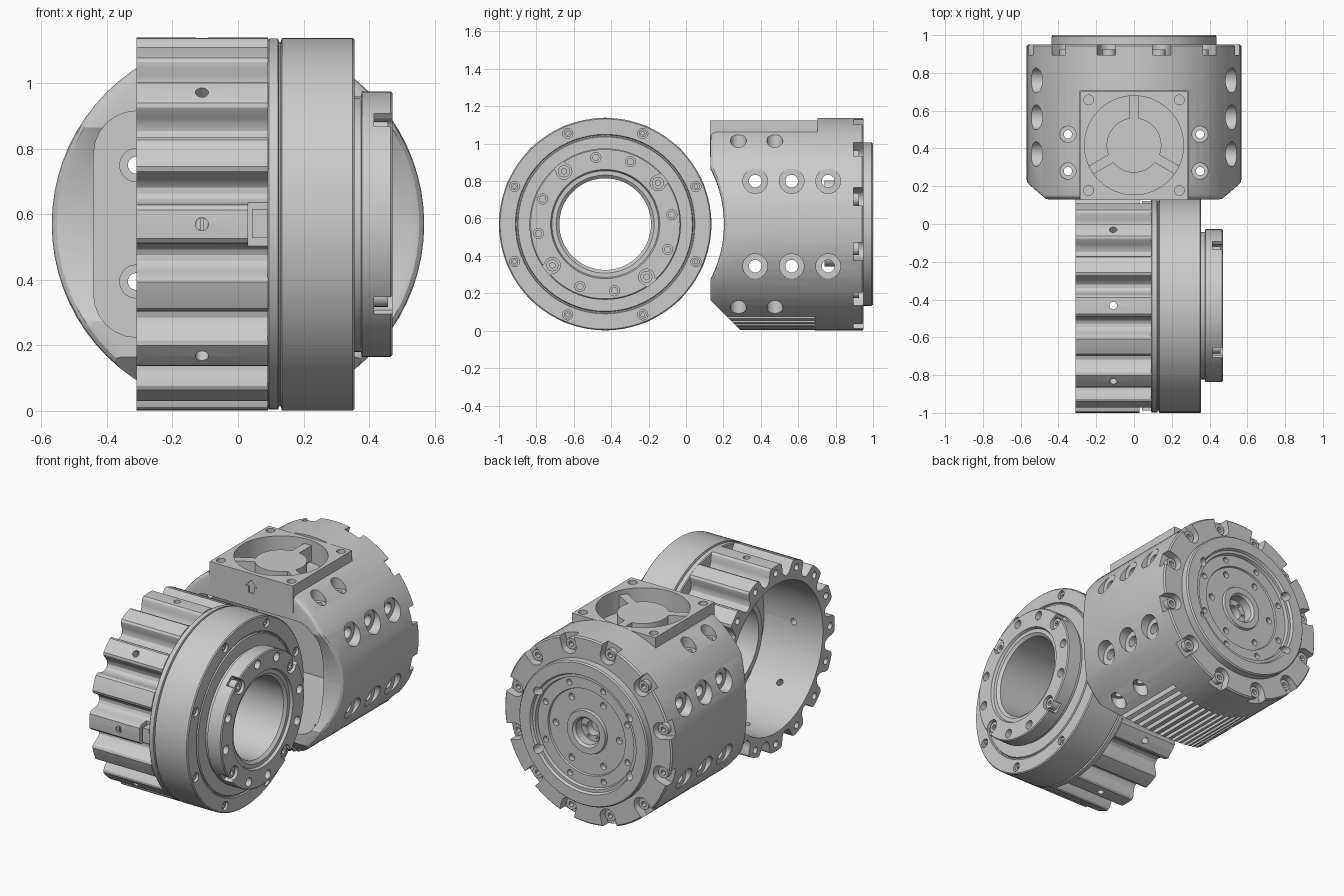
import bpy, bmesh
from math import cos, sin, pi, radians, hypot
from mathutils import Vector, Matrix

if "Cube" in bpy.data.objects:
    bpy.data.objects.remove(bpy.data.objects["Cube"])

X, Y, Z = Vector((1, 0, 0)), Vector((0, 1, 0)), Vector((0, 0, 1))
C = Vector((0, -0.432, 0.57))   # drive ring centre, axis along x
B = Vector((0, 0, 0.57))        # body centre, axis along y


def make(name, bm):
    bmesh.ops.remove_doubles(bm, verts=bm.verts, dist=1e-5)
    bmesh.ops.recalc_face_normals(bm, faces=bm.faces)
    me = bpy.data.meshes.new(name)
    bm.to_mesh(me)
    bm.free()
    ob = bpy.data.objects.new(name, me)
    bpy.context.collection.objects.link(ob)
    return ob


def cut(ob, bm):
    cutter = make("cutter", bm)
    cutter.hide_render = True
    mod = ob.modifiers.new("cut", 'BOOLEAN')
    mod.operation, mod.solver, mod.object = 'DIFFERENCE', 'EXACT', cutter
    dg = bpy.context.evaluated_depsgraph_get()
    me = bpy.data.meshes.new_from_object(ob.evaluated_get(dg))
    ob.modifiers.clear()
    ob.data = me
    bpy.data.objects.remove(cutter)


def cyl(bm, r, p0, p1, seg=20):
    d = Vector(p1) - Vector(p0)
    m = Matrix.Translation((Vector(p0) + Vector(p1)) / 2) @ d.to_track_quat('Z', 'Y').to_matrix().to_4x4()
    bmesh.ops.create_cone(bm, cap_ends=True, segments=seg, radius1=r, radius2=r, depth=d.length, matrix=m)


def cyls(r, pairs, seg=20):
    bm = bmesh.new()
    for p0, p1 in pairs:
        cyl(bm, r, p0, p1, seg)
    return bm


def boxes(items):
    bm = bmesh.new()
    for lo, hi, *m in items:
        lo, hi = Vector(lo), Vector(hi)
        s = Matrix.Translation((lo + hi) / 2) @ Matrix.Diagonal((*(hi - lo), 1))
        bmesh.ops.create_cube(bm, size=1, matrix=(m[0] if m else Matrix()) @ s)
    return bm


def prism(pts, a, b, f):
    # polygon swept from a to b, f maps (u, v, w) to a point
    bm = bmesh.new()
    lo = [bm.verts.new(f(u, v, a)) for u, v in pts]
    hi = [bm.verts.new(f(u, v, b)) for u, v in pts]
    bm.faces.new(lo)
    bm.faces.new(hi[::-1])
    for i in range(len(pts)):
        j = (i + 1) % len(pts)
        bm.faces.new((lo[i], lo[j], hi[j], hi[i]))
    return bm


def lathe(name, prof, f, closed, seg=72):
    bm = bmesh.new()
    rings = [[bm.verts.new(f(r * cos(2 * pi * k / seg), r * sin(2 * pi * k / seg), a)) for r, a in prof]
             for k in range(seg)]
    n = len(prof)
    for k in range(seg):
        p, q = rings[k], rings[(k + 1) % seg]
        for i in range(n if closed else n - 1):
            j = (i + 1) % n
            bm.faces.new((p[i], p[j], q[j], q[i]))
    return make(name, bm)


def ring(u, v, w):   # ring frame: u along y, v along z, w along x
    return Vector((w, C.y + u, C.z + v))


def body(u, v, w):   # body frame: u along x, v along z, w along y
    return Vector((u, w, B.z + v))


def polar(f, r, deg, w):
    return f(r * cos(radians(deg)), r * sin(radians(deg)), w)


def holes(ob, f, r, R, angles, a, b, seg=20):
    cut(ob, cyls(r, [(polar(f, R, t, a), polar(f, R, t, b)) for t in angles], seg))


def screws(name, spots, axis, r, h):
    # socket heads
    ob = make(name, cyls(r, [(p - axis * h, p) for p in spots]))
    cut(ob, cyls(r * 0.5, [(p - axis * h * 0.6, p + axis * 0.01) for p in spots], 6))


# ---- fluted housing: 16 rounded lobes
half = [(-11.25, .482), (-9.2, .487), (-7.6, .502), (-6.8, .522), (-6.3, .545), (-5.6, .56), (-4.4, .568)]
lobe = half + [(0, .569)] + [(-d, r) for d, r in half[:0:-1]]
pts = [(r * cos(radians(k * 22.5 + d)), r * sin(radians(k * 22.5 + d))) for k in range(16) for d, r in lobe]
housing = make("fluted_housing", prism(pts, -.309, .092, ring))
cut(housing, cyls(.455, [(C - X, C + X)], 72))
holes(housing, ring, .02, .525, [k * 22.5 for k in range(16)], -.4, -.24, 14)
holes(housing, ring, .02, .4, [0], -.11, -.1)
cut(housing, cyls(.02, [(polar(ring, .4, k * 45, -.11), polar(ring, .65, k * 45, -.11)) for k in range(8)], 16))
cut(housing, boxes([((.03, C.y + lo, .49), (.2, C.y + hi, .65)) for lo, hi in ((-.65, -.5), (.5, .65))]))
make("side_keys", boxes([((.042, C.y + lo, .528), (.095, C.y + hi, .617))
                         for lo, hi in ((-.555, -.47), (.47, .555))]))
ob = make("slotted_screw", cyls(.0195, [((-.11, -.94, .57), (-.11, -.992, .57))]))
cut(ob, boxes([((-.115, -1.1, .5), (-.105, -.98, .65))]))

# ---- output flange and stub
flange = lathe("output_flange", [
    (.28, -.02), (.28, .09), (.56, .09), (.566, .095), (.566, .122), (.555, .125), (.555, .13), (.568, .134),
    (.568, .35), (.562, .356), (.48, .356), (.476, .348), (.47, .348), (.466, .356), (.39, .356), (.39, .375),
    (.405, .378), (.405, .465), (.399, .471), (.292, .471), (.285, .455), (.262, .455), (.245, .44), (.245, -.02)],
    ring, True)
rim = [22.5 + 45 * k for k in range(8)]
holes(flange, ring, .027, .525, rim, .32, .4)
screws("flange_screws", [polar(ring, .525, a, .345) for a in rim], X, .02, .03)
small = [a + 90 * k for k in range(4) for a in (8, -22)]
holes(flange, ring, .027, .36, small, .43, .5)
holes(flange, ring, .016, .36, small, .38, .5)
big = [38 + 90 * k for k in range(4)]
holes(flange, ring, .042, .358, big, .415, .5)
cut(flange, boxes([((.415, .358, -.033), (.5, .45, .033),
                    Matrix.Translation(C) @ Matrix.Rotation(radians(a), 4, 'X')) for a in big]))
screws("stub_bolts", [polar(ring, .358, a, .458) for a in big], X, .032, .05)

# ---- main body
main = lathe("main_body", [
    (0, .13), (.568, .13), (.568, .942), (.56, .95), (.437, .95),
    (.437, .992), (.43, 1), (.36, 1), (.352, .985), (.335, .985), (.33, .965), (.262, .965), (.258, .955),
    (.135, .955), (.13, .97), (.092, .97), (.08, .955), (.08, .9), (.045, .9), (.045, .85), (0, .85)], body, False)
# arched clearance for the drive ring, with a rounded outer edge
cut(main, cyls(.635, [(C - X, C + X)], 96))
bm = bmesh.new()
bm.from_mesh(main.data)
edges = [e for e in bm.edges if len(e.link_faces) == 2 and e.calc_face_angle() > radians(40)
         and all(v.co.y < .35 and hypot(v.co.x, v.co.z - B.z) > .56 for v in e.verts)]
bmesh.ops.bevel(bm, geom=edges, offset=.03, segments=3, profile=.5, affect='EDGES', clamp_overlap=False)
bm.to_mesh(main.data)
bm.free()
# sloped underside at the front
cut(main, prism([(.0, .295), (.3, -.005), (.3, -.3), (0, -.3)], -1, 1, lambda u, v, w: Vector((w, u, v))))
# front pocket with rounded corners
pts = [(sx * .31 + .13 * cos(t), sz * .215 + .13 * sin(t))
       for sx, sz, q in ((1, 1, 0), (-1, 1, 1), (-1, -1, 2), (1, -1, 3))
       for t in [(q + i / 6) * pi / 2 for i in range(7)]]
cut(main, prism(pts, 0, .815, body))
# fan seat and bottom cooling fins
cut(main, boxes([((-.285, 0, .96), (.285, .703, 1.3))]))
cut(main, boxes([((i * .045 - .011, 0, -.1), (i * .045 + .011, .69, .1)) for i in range(-6, 7)]))
# side holes, straight through, with counterbores
side = [(y, z) for y in (.37, .565, .76) for z in (.80, .345)]
cut(main, cyls(.034, [((-1, y, z), (1, y, z)) for y, z in side]))
cut(main, cyls(.066, [((s * .485, y, z), (s, y, z)) for y, z in side for s in (-1, 1)], 28))
# vertical holes beside the fan
vert = [(x, y) for x in (-.35, .35) for y in (.28, .475)]
cut(main, cyls(.022, [((x, y, -1), (x, y, 2)) for x, y in vert]))
cut(main, cyls(.043, [((x, y, .57 + s * .405), (x, y, .57 + s)) for x, y in vert for s in (-1, 1)], 24))
# rear rim notches with bolts
notch = [15 + 30 * k for k in range(12)]
holes(main, body, .05, .51, notch, .895, 1.1, 24)
cut(main, boxes([((.51, .895, -.05), (.65, 1.1, .05),
                  Matrix.Translation(B) @ Matrix.Rotation(radians(-a), 4, 'Y')) for a in notch]))
screws("rear_bolts", [polar(body, .51, a, .925) for a in notch], Y, .034, .05)
# rear face holes
holes(main, body, .02, .215, range(0, 360, 60), .925, 1.1, 14)
holes(main, body, .018, .3, range(22, 360, 45), .935, 1.1, 14)
holes(main, body, .01, .063, range(0, 360, 60), .88, .93, 8)
# mounting bosses inside the pocket, bored through to the rear
spots = [(x, z) for x in (-.31, .31) for z in (.75, .395)]
boss = make("pocket_bosses", cyls(.052, [((x, .74, z), (x, .83, z)) for x, z in spots], 28))
for ob in (boss, main):
    cut(ob, cyls(.026, [((x, .6, z), (x, 1.2, z)) for x, z in spots]))

# ---- cooling fan on top
fan = make("fan_frame", boxes([((-.283, .128, .93), (.283, .702, 1.125))]))
F = Vector((0, .417, 0))
cut(fan, cyls(.262, [(F + Z * .99, F + Z * 2)], 64))
cut(fan, cyls(.026, [((x, F.y + y, 1.05), (x, F.y + y, 1.3)) for x in (-.24, .24) for y in (-.24, .24)]))
make("fan_hub", cyls(.145, [(F + Z * .98, F + Z * 1.095)], 48))
make("fan_spokes", boxes([((.12, -.025, 1.0), (.27, .025, 1.095),
                           Matrix.Translation(F) @ Matrix.Rotation(radians(90 + 120 * k), 4, 'Z'))
                          for k in range(3)]))
# airflow arrow, engraved on the front
arrow = [(-.018, -.04), (.018, -.04), (.018, 0), (.04, 0), (0, .04), (-.04, 0), (-.018, 0)]
cut(fan, prism(arrow, .1, .136, lambda u, v, w: Vector((u, w, 1.045 + v))))

# ---- shading
for ob in bpy.context.collection.objects:
    ob.select_set(True)
    bpy.context.view_layer.objects.active = ob
bpy.ops.object.shade_smooth_by_angle(angle=radians(28))
